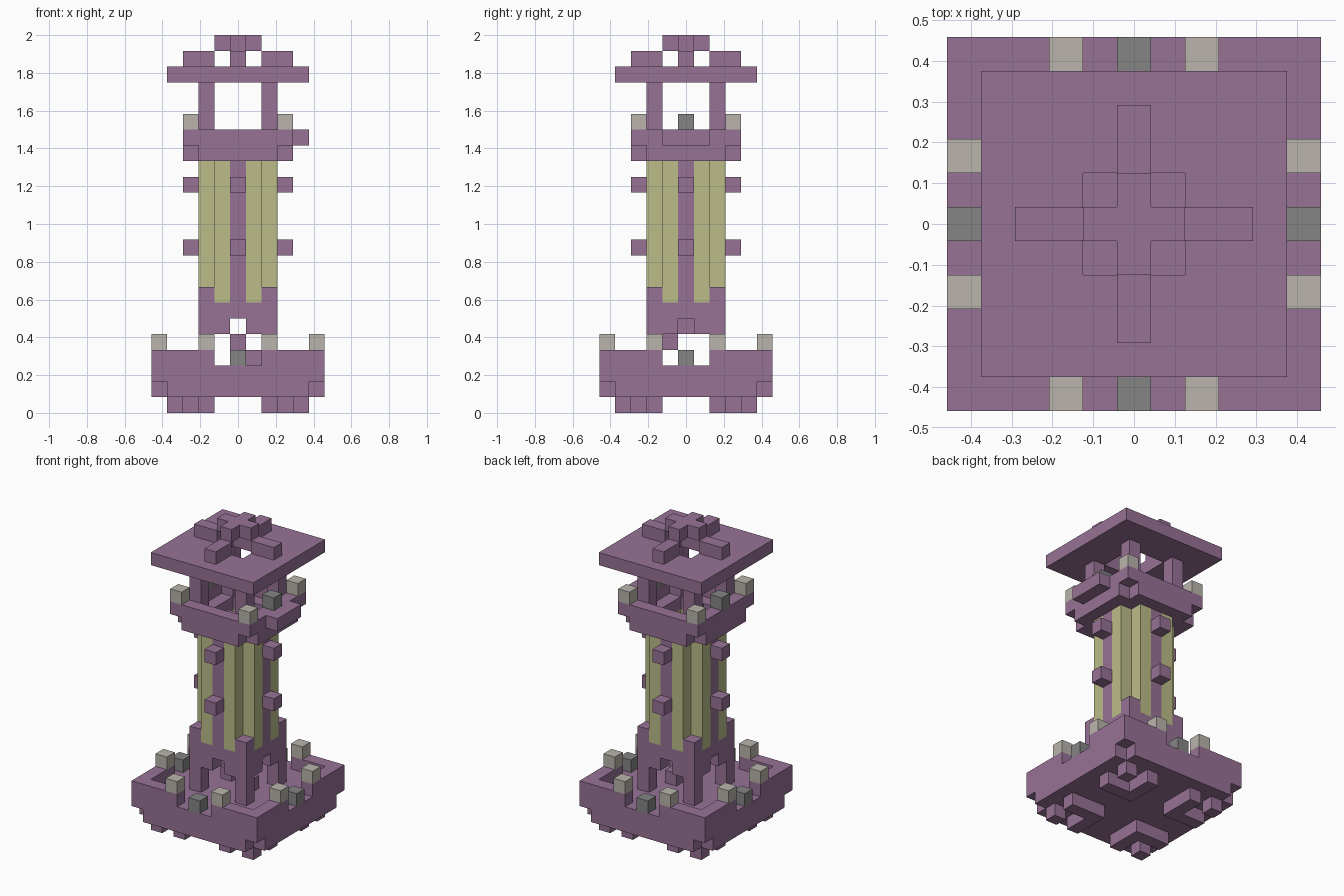
import bpy, bmesh
from mathutils import Matrix, Vector

if "Cube" in bpy.data.objects:
    bpy.data.objects.remove(bpy.data.objects["Cube"], do_unlink=True)

U = 1 / 12  # edge of one building block


def material(name, rgb):
    mat = bpy.data.materials.new(name)
    mat.use_nodes = True
    mat.diffuse_color = (*rgb, 1)
    mat.node_tree.nodes["Principled BSDF"].inputs["Base Color"].default_value = (*rgb, 1)
    return mat


PURPLE = material("purple_brick", (0.31, 0.17, 0.305))
YELLOW = material("pale_yellow_stone", (0.50, 0.505, 0.25))
LIGHT = material("light_grey_stone", (0.49, 0.455, 0.415))
DARK = material("dark_grey_stone", (0.235, 0.235, 0.235))


def build(name, mat, boxes, turns=4):
    """Boxes are inclusive block ranges (x, y, z); turns = quarter-turn copies."""
    bm = bmesh.new()
    for box in boxes:
        spans = [(r, r) if isinstance(r, int) else r for r in box]
        low = Vector((spans[0][0] - .5, spans[1][0] - .5, spans[2][0]))
        high = Vector((spans[0][1] + .5, spans[1][1] + .5, spans[2][1] + 1))
        size = high - low
        for k in range(turns):
            m = (Matrix.Scale(U, 4) @ Matrix.Rotation(k * 1.5707963, 4, 'Z')
                 @ Matrix.Translation((low + high) / 2) @ Matrix.Diagonal((*size, 1)))
            bmesh.ops.create_cube(bm, size=1, matrix=m)
    mesh = bpy.data.meshes.new(name)
    bm.to_mesh(mesh)
    bm.free()
    mesh.materials.append(mat)
    obj = bpy.data.objects.new(name, mesh)
    bpy.context.collection.objects.link(obj)
    return obj


# Base: corner feet, notched bottom slab, floor and rim with four gaps
build("base_feet", PURPLE, [((2, 4), -2, 0), (2, (-4, -3), 0), (4, -4, 0)])
build("base_bottom", PURPLE, [((-4, 4), (-5, 5), 1), (-5, (-4, 4), 1), (5, (-4, 4), 1)], 1)
build("base_floor", PURPLE, [((-5, 5), (-5, 5), 2)], 1)
build("base_rim", PURPLE, [((-5, -2), -5, 3), ((2, 4), -5, 3)])
build("base_rim_studs", LIGHT, [(x, -5, 4) for x in (-2, 2)])
build("base_gap_blocks", DARK, [(0, -5, 3)])

# Tower: corner legs, arches, purple ribs and yellow panels
build("tower_legs", PURPLE, [(2, -2, (3, 7))])
build("tower_arches", PURPLE, [(-1, -2, (5, 6)), (1, -2, (5, 6)), (0, -2, 6)])
build("tower_ribs", PURPLE, [(0, -2, (7, 15))])
build("tower_panels", YELLOW, [(x, -2, (7, 15)) for x in (-1, 1)])
build("tower_knobs", PURPLE, [(0, -3, z) for z in (10, 14)])

# Spiral stair inside the tower
ring = [(1, 0), (0, -1), (-1, 0), (0, 1)]
build("spiral_stair", PURPLE, [(*ring[i % 4], 3 + i) for i in range(14)], 1)

# Balcony: open floor, rim, ledge on one side, studs
build("balcony_floor", PURPLE, [((-2, 1), -2, 16), ((-2, 2), -3, 16)])
build("balcony_rim", PURPLE, [((-3, 2), -3, 17)])
build("balcony_ledge", PURPLE, [(4, (-1, 1), 17)], 1)
build("balcony_corner_studs", LIGHT, [(3, -3, 18)])
build("balcony_side_blocks", DARK, [(x, 0, 18) for x in (-3, 3)], 1)

# Roof: posts, slab with a square opening, arms and crowning cross
build("roof_posts", PURPLE, [(2, -2, (17, 20))])
build("roof_slab", PURPLE, [((-4, 1), (-4, -2), 21)])
build("roof_arms", PURPLE, [(0, (-3, -2), 22)])
build("roof_cross", PURPLE, [((-1, 1), 0, 23), (0, -1, 23), (0, 1, 23)], 1)
